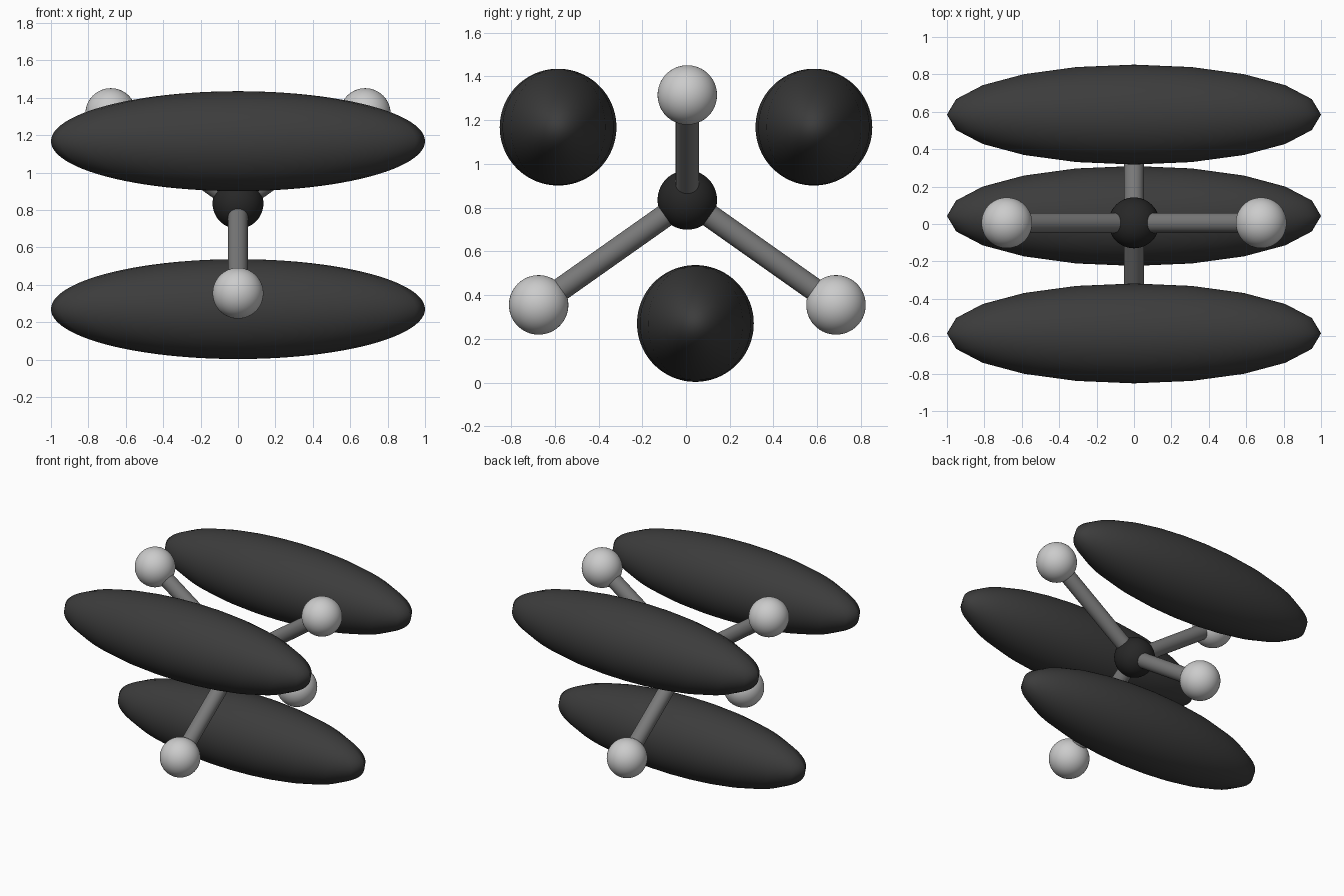
import bpy
from mathutils import Vector

if "Cube" in bpy.data.objects:
    bpy.data.objects.remove(bpy.data.objects["Cube"])


def material(name, value):
    m = bpy.data.materials.new(name)
    m.diffuse_color = (value, value, value, 1)
    m.use_nodes = True
    m.node_tree.nodes["Principled BSDF"].inputs["Base Color"].default_value = m.diffuse_color
    return m


lobe_mat = material("charcoal", 0.045)
core_mat = material("black", 0.02)
rod_mat = material("mid_grey", 0.19)
ball_mat = material("light_grey", 0.62)


def finish(name, mat):
    ob = bpy.context.object
    ob.name = name
    ob.data.materials.append(mat)
    bpy.ops.object.shade_smooth()
    return ob


def ellipsoid(name, centre, radii, mat, segments, rings):
    bpy.ops.mesh.primitive_uv_sphere_add(
        segments=segments, ring_count=rings, radius=1, location=centre)
    ob = finish(name, mat)
    ob.scale = radii
    return ob


def rod(name, start, end, radius):
    d = end - start
    bpy.ops.mesh.primitive_cylinder_add(
        vertices=32, radius=radius, depth=d.length, location=(start + end) / 2,
        rotation=d.to_track_quat('Z', 'Y').to_euler())
    finish(name, rod_mat)
    bpy.ops.object.shade_smooth_by_angle()


# Long horizontal lobes: 20-sided in plan, finely ringed vertically
R = 0.267
for name, y, z in (("front_upper_lobe", -0.585, 1.168),
                   ("back_upper_lobe", 0.585, 1.168),
                   ("lower_lobe", 0.043, 0.270)):
    ellipsoid(name, (0, y, z), (1, R, R), lobe_mat, 20, 48)

# Central ball
centre = Vector((0, 0.006, 0.835))
ball_r = 0.136
ellipsoid("core_ball", centre, (ball_r,) * 3, core_mat, 48, 32)

# Four tetrahedral arms, each a rod with a light ball on its end
a, h = 0.68, 0.48
for name, offset in (("left", (-a, 0, h)), ("right", (a, 0, h)),
                     ("front", (0, -a, -h)), ("back", (0, a, -h))):
    tip = centre + Vector(offset)
    rod(name + "_rod", centre, tip, 0.053)
    ellipsoid(name + "_ball", tip, (ball_r,) * 3, ball_mat, 48, 32)
